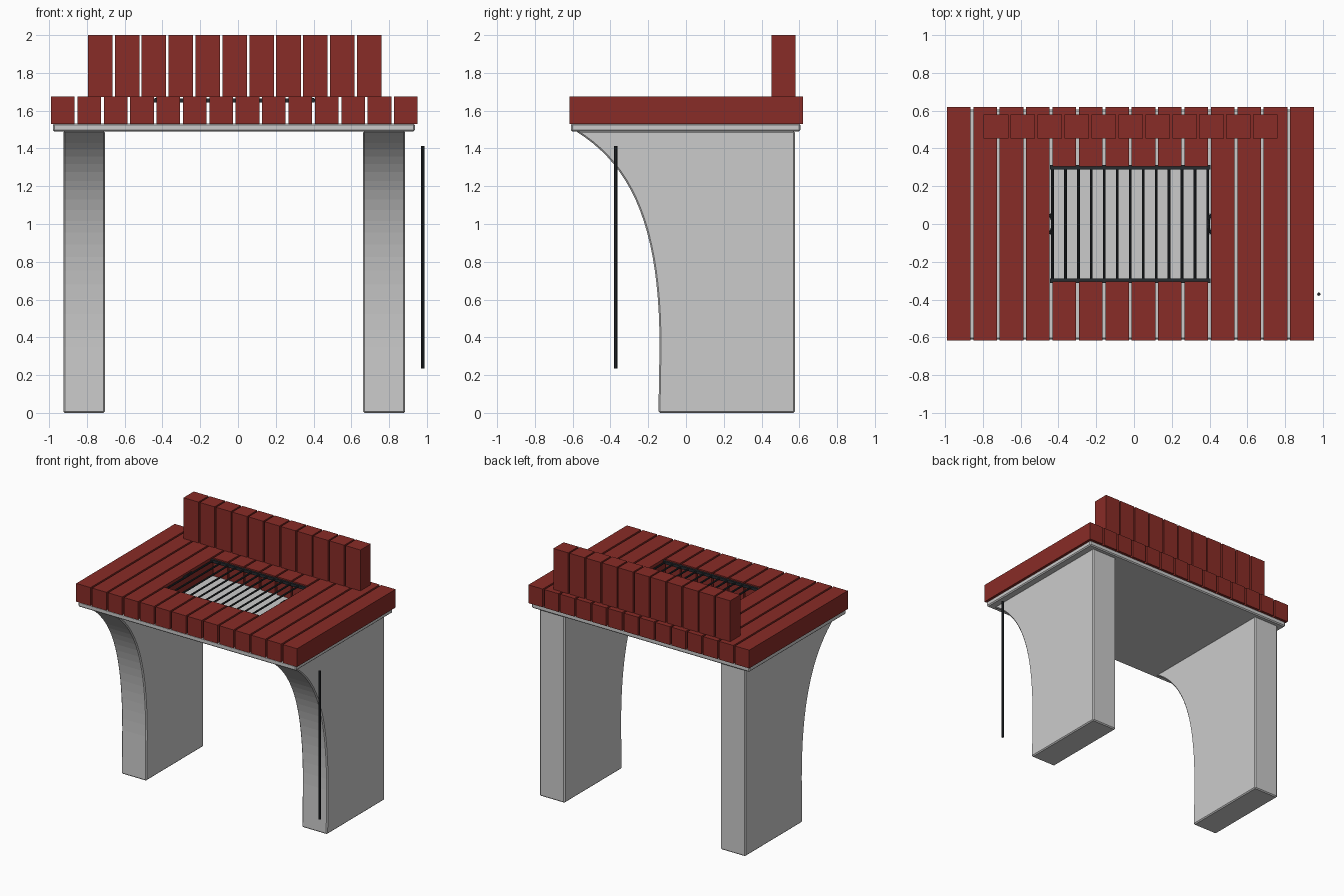
import bpy, bmesh
from mathutils import Vector

if "Cube" in bpy.data.objects:
    bpy.data.objects.remove(bpy.data.objects["Cube"])


def material(name, rgb):
    m = bpy.data.materials.new(name)
    m.diffuse_color = (*rgb, 1)
    m.use_nodes = True
    m.node_tree.nodes["Principled BSDF"].inputs["Base Color"].default_value = m.diffuse_color
    return m


RED = material("brick_red", (0.25, 0.025, 0.02))
IRON = material("dark_iron", (0.02, 0.024, 0.028))


def finish(name, bm, mat=None, bevel=0):
    bmesh.ops.recalc_face_normals(bm, faces=bm.faces)
    me = bpy.data.meshes.new(name)
    bm.to_mesh(me)
    bm.free()
    ob = bpy.data.objects.new(name, me)
    bpy.context.collection.objects.link(ob)
    if mat:
        me.materials.append(mat)
    if bevel:
        b = ob.modifiers.new("chamfer", 'BEVEL')
        b.width, b.segments = bevel, 1
        b.limit_method, b.angle_limit = 'ANGLE', 0.6
    return ob


def add_box(bm, lo, hi):
    lo, hi = Vector(lo), Vector(hi)
    vs = bmesh.ops.create_cube(bm, size=1)["verts"]
    for v in vs:
        v.co = (lo + hi) / 2 + v.co * (hi - lo)


def add_rod(bm, a, b, r, sides=8):
    a, b = Vector(a), Vector(b)
    d = b - a
    mat = d.to_track_quat('Z', 'Y').to_matrix().to_4x4()
    mat.translation = (a + b) / 2
    bmesh.ops.create_cone(bm, cap_ends=True, segments=sides, radius1=r,
                          radius2=r, depth=d.length, matrix=mat)


# Concrete legs: curved front profile extruded sideways
def bezier(t, p0, p1, p2, p3):
    s = 1 - t
    return tuple(s**3*a + 3*s*s*t*b + 3*s*t*t*c + t**3*d
                 for a, b, c, d in zip(p0, p1, p2, p3))


curve = [bezier(i / 20, (-0.14, 0.35), (-0.14, 0.95), (-0.27, 1.30), (-0.585, 1.492))
         for i in range(21)]
profile = [(0.577, 0), (-0.146, 0)] + curve + [(0.577, 1.492)]
for name, x0, x1 in (("left_leg", -0.925, -0.705), ("right_leg", 0.663, 0.885)):
    bm = bmesh.new()
    f = bm.faces.new([bm.verts.new((x0, y, z)) for y, z in profile])
    ext = bmesh.ops.extrude_face_region(bm, geom=[f])["geom"]
    bmesh.ops.translate(bm, vec=(x1 - x0, 0, 0),
                        verts=[v for v in ext if isinstance(v, bmesh.types.BMVert)])
    finish(name, bm, bevel=0.008)

# Concrete slab
bm = bmesh.new()
add_box(bm, (-0.98, -0.61, 1.49), (0.936, 0.605, 1.532))
finish("slab", bm, bevel=0.008)

# Brick deck, the middle six rows split around the fire pit
bm = bmesh.new()
for i in range(14):
    x = -0.99 + i * 0.1397
    spans = [(-0.617, -0.305), (0.305, 0.62)] if 4 <= i <= 9 else [(-0.617, 0.62)]
    for y0, y1 in spans:
        add_box(bm, (x, y0, 1.53), (x + 0.125, y1, 1.675))
finish("deck_bricks", bm, RED)

# Upright bricks along the back
bm = bmesh.new()
for i in range(11):
    x = -0.795 + i * 0.1425
    add_box(bm, (x, 0.452, 1.673), (x + 0.13, 0.58, 2.0))
finish("back_bricks", bm, RED)

# Iron grate: two rails and thirteen bars
bm = bmesh.new()
for y in (-0.3, 0.3):
    add_box(bm, (-0.444, y - 0.011, 1.643), (0.406, y + 0.011, 1.665))
for i in range(13):
    x = -0.431 + i * 0.0685
    add_rod(bm, (x, -0.3, 1.654), (x, 0.3, 1.654), 0.007)
finish("grate", bm, IRON)

# Small bent handles at both ends of the grate
for name, x, s in (("left_handle", -0.445, 1), ("right_handle", 0.407, -1)):
    bm = bmesh.new()
    pts = [(x, -0.052, 1.654), (x + s * 0.012, -0.022, 1.662),
           (x + s * 0.012, 0.022, 1.662), (x, 0.052, 1.654)]
    for a, b in zip(pts, pts[1:]):
        add_rod(bm, a, b, 0.007)
    finish(name, bm, IRON)

# Poker hanging beside the right leg
bm = bmesh.new()
add_rod(bm, (0.978, -0.371, 0.235), (0.978, -0.371, 1.413), 0.009)
finish("poker", bm, IRON)
